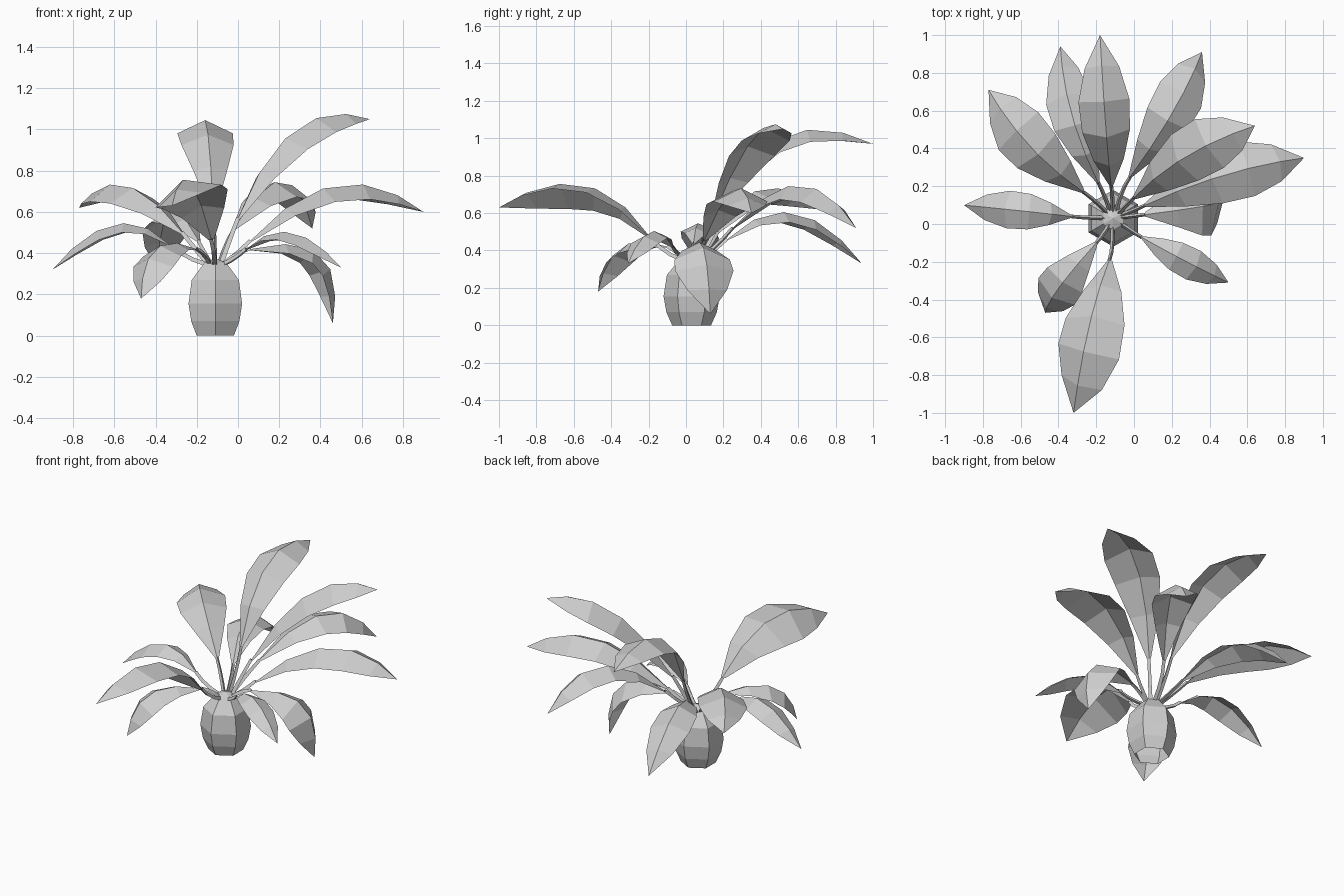
import bpy, bmesh, math
from mathutils import Vector

cube = bpy.data.objects.get("Cube")
if cube:
    bpy.data.objects.remove(cube)

grey = bpy.data.materials.new("plain_grey")
grey.use_nodes = True
colour = (0.62, 0.62, 0.62, 1)
grey.diffuse_color = colour
grey.node_tree.nodes["Principled BSDF"].inputs["Base Color"].default_value = colour

CENTRE = Vector((-0.11, 0.03, 0))
UP = Vector((0, 0, 1))
FOLD = 0.48


def finish(bm, name):
    mesh = bpy.data.meshes.new(name)
    bm.to_mesh(mesh)
    bm.free()
    mesh.materials.append(grey)
    obj = bpy.data.objects.new(name, mesh)
    bpy.context.collection.objects.link(obj)
    return obj


def bridge(bm, rings, closed=True):
    """Join consecutive rows of vertices with quads."""
    for a, b in zip(rings, rings[1:]):
        n = len(a)
        for i in range(n if closed else n - 1):
            j = (i + 1) % n
            bm.faces.new((a[i], a[j], b[j], b[i]))


# Bulb-shaped hexagonal base, open underneath and pointed on top
bm = bmesh.new()
rings = []
for r, z in [(0.104, 0), (0.135, 0.07), (0.15, 0.155), (0.132, 0.27), (0.06, 0.355)]:
    rings.append([bm.verts.new(CENTRE + Vector((r * math.sin(i * math.pi / 3),
                  -r * math.cos(i * math.pi / 3), z))) for i in range(6)])
bridge(bm, rings)
apex = bm.verts.new(CENTRE + UP * 0.375)
for i in range(6):
    bm.faces.new((rings[-1][i], rings[-1][(i + 1) % 6], apex))
finish(bm, "bulb_base")


def quad_point(a, b, c, t):
    """Quadratic curve with control point b."""
    return a * (1 - t) ** 2 + b * 2 * t * (1 - t) + c * t * t


def quad_tangent(a, b, c, t):
    return ((b - a) * (1 - t) + (c - b) * t).normalized()


def frame(tangent, side, roll):
    normal = side.cross(tangent)
    return (side * math.cos(roll) + normal * math.sin(roll),
            normal * math.cos(roll) - side * math.sin(roll))


def make_stem(name, start, ctrl, end, across):
    bm = bmesh.new()
    rings = []
    for k in range(4):
        t = k / 3
        p = quad_point(start, ctrl, end, t)
        side, normal = frame(quad_tangent(start, ctrl, end, t), across, 0)
        r = 0.014 - 0.003 * t
        rings.append([bm.verts.new(p + (side * math.cos(a) + normal * math.sin(a)) * r)
                      for a in (math.pi / 2 + i * math.tau / 3 for i in range(3))])
    bridge(bm, rings)
    finish(bm, name + "_stem")


# Position along the blade and relative width
OUTLINE = [(0, 0.08), (0.2, 0.6), (0.42, 0.94), (0.65, 1), (0.85, 0.68)]


def make_leaf(name, s, m, tip, width, roll=0):
    s, m, tip = Vector(s), Vector(m), Vector(tip)
    ctrl = m * 2 - (s + tip) / 2
    across = (tip - s).cross(UP).normalized()
    # Ridged blade, folded down on both sides of the midrib
    bm = bmesh.new()
    rows = []
    for t, w in OUTLINE:
        p = quad_point(s, ctrl, tip, t)
        side, normal = frame(quad_tangent(s, ctrl, tip, t), across, roll)
        half = width * w
        rows.append([bm.verts.new(p + side * half * k - normal * half * FOLD * abs(k))
                     for k in (-1, 0, 1)])
    bridge(bm, rows, closed=False)
    end = bm.verts.new(tip)
    last = rows[-1]
    bm.faces.new((last[0], last[1], end))
    bm.faces.new((last[1], last[2], end))
    finish(bm, name + "_blade")
    # Stem curving from the bulb into the blade
    out = s - CENTRE
    out.z = 0
    start = CENTRE + out.normalized() * 0.035 + UP * 0.34
    reach = (s - start).length * 0.45
    make_stem(name, start, s - quad_tangent(s, ctrl, tip, 0) * reach, s, across)


# Blade start, middle, tip, half width, roll
make_leaf("tall_left_leaf", (0, 0.14, 0.57), (0.28, 0.36, 1), (0.64, 0.52, 1.05), 0.15)
make_leaf("long_left_leaf", (0.06, 0.1, 0.46), (0.48, 0.26, 0.73), (0.9, 0.35, 0.6), 0.15)
make_leaf("front_left_leaf", (0.04, -0.07, 0.42), (0.26, -0.19, 0.5), (0.5, -0.31, 0.33), 0.085)
make_leaf("drooping_left_leaf", (0.06, 0.05, 0.42), (0.4, 0.1, 0.39), (0.46, 0.13, 0.06), 0.16)
make_leaf("back_left_leaf", (-0.02, 0.25, 0.52), (0.21, 0.6, 0.75), (0.36, 0.91, 0.52), 0.13, -0.12)
make_leaf("tall_back_leaf", (-0.12, 0.2, 0.6), (-0.15, 0.52, 1.01), (-0.18, 1, 0.97), 0.135)
make_leaf("low_back_leaf", (-0.19, 0.22, 0.46), (-0.33, 0.58, 0.6), (-0.39, 0.94, 0.33), 0.12)
make_leaf("back_right_leaf", (-0.27, 0.17, 0.5), (-0.55, 0.41, 0.73), (-0.77, 0.71, 0.62), 0.145, 0.1)
make_leaf("right_leaf", (-0.33, 0.04, 0.44), (-0.6, 0.07, 0.54), (-0.9, 0.1, 0.32), 0.1)
make_leaf("front_right_leaf", (-0.2, -0.1, 0.42), (-0.4, -0.34, 0.42), (-0.47, -0.47, 0.18), 0.12)
make_leaf("long_front_leaf", (-0.13, -0.19, 0.47), (-0.24, -0.55, 0.75), (-0.32, -1, 0.63), 0.175, -0.32)
